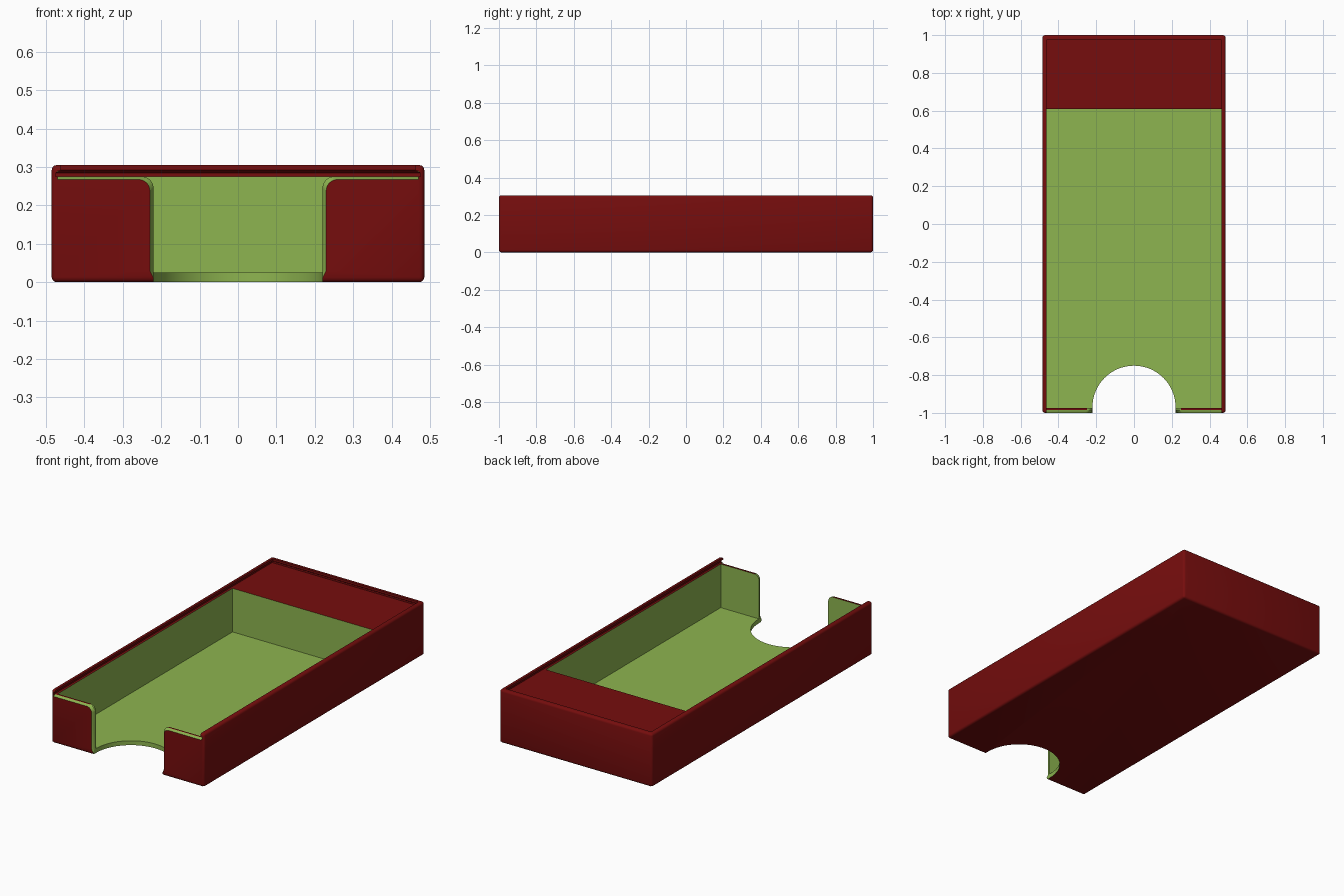
import bpy, bmesh, math

if "Cube" in bpy.data.objects:
    bpy.data.objects.remove(bpy.data.objects["Cube"])


def material(name, rgb):
    m = bpy.data.materials.new(name)
    m.diffuse_color = (*rgb, 1)
    m.use_nodes = True
    m.node_tree.nodes["Principled BSDF"].inputs["Base Color"].default_value = m.diffuse_color
    return m


RED = material("dark red", (0.18, 0.004, 0.004))
GREEN = material("leaf green", (0.27, 0.46, 0.08))


def loft(name, rings, mat):
    """Closed solid through matching rings of points."""
    bm = bmesh.new()
    loops = [[bm.verts.new(p) for p in ring] for ring in rings]
    n = len(loops[0])
    for a, b in zip(loops, loops[1:]):
        for i in range(n):
            j = (i + 1) % n
            bm.faces.new((a[i], a[j], b[j], b[i]))
    bm.faces.new(loops[0][::-1])
    bm.faces.new(loops[-1])
    bmesh.ops.recalc_face_normals(bm, faces=bm.faces)
    mesh = bpy.data.meshes.new(name)
    bm.to_mesh(mesh)
    bm.free()
    mesh.materials.append(mat)
    ob = bpy.data.objects.new(name, mesh)
    bpy.context.collection.objects.link(ob)
    return ob


def rect(x, y0, y1, z):
    return [(-x, y0, z), (x, y0, z), (x, y1, z), (-x, y1, z)]


def apply(ob, mod):
    bpy.context.view_layer.objects.active = ob
    bpy.ops.object.modifier_apply(modifier=mod.name)


def cut(ob, cutter):
    mod = ob.modifiers.new("cut", 'BOOLEAN')
    mod.operation = 'DIFFERENCE'
    mod.solver = 'EXACT'
    mod.material_mode = 'TRANSFER'
    mod.object = cutter
    apply(ob, mod)
    bpy.data.objects.remove(cutter)


def notch_ring(y, half, ledge, bottom):
    """Finger opening outline with rounded shoulders and a flat ledge."""
    r = 0.03
    side = [(half - 0.01 if bottom > 0 else half, bottom),
            (half, bottom + 0.02)]
    for i in range(7):
        a = math.radians(90 * i / 6)
        side.append((half + r - r * math.cos(a), ledge - r + r * math.sin(a)))
    side += [(0.47, ledge), (0.47, 0.29)]
    return [(x, y, z) for x, z in side] + [(-x, y, z) for x, z in side[::-1]]


# Outer body with softly rounded edges
body = loft("box_body", [rect(0.485, -1, 1, 0), rect(0.485, -1, 1, 0.305)], RED)
bevel = body.modifiers.new("round", 'BEVEL')
bevel.width = 0.013
bevel.segments = 3
apply(body, bevel)

# Undercut slot for the sliding lid, open at the front
cut(body, loft("lid_slot", [rect(0.475, -1.1, 0.988, 0.275),
                            rect(0.475, -1.1, 0.988, 0.284),
                            rect(0.462, -1.1, 0.975, 0.292),
                            rect(0.462, -1.1, 0.975, 0.35)], RED))

# Main compartment
cut(body, loft("compartment", [rect(0.462, -0.975, 0.61, 0.025),
                               rect(0.462, -0.975, 0.61, 0.283)], GREEN))

# Finger opening through the front wall
cut(body, loft("front_opening", [notch_ring(-1.1, 0.22, 0.2752, -0.1),
                                 notch_ring(-0.97, 0.22, 0.2752, -0.1)], GREEN))

# Half-round opening in the floor
arc = [(0.22 * math.cos(math.pi * i / 32), -0.97 + 0.22 * math.sin(math.pi * i / 32))
       for i in range(33)]
arc = [(0.22, -1.05)] + arc + [(-0.22, -1.05)]
cut(body, loft("floor_opening", [[(x, y, z) for x, y in arc] for z in (-0.1, 0.1)], GREEN))

# Chamfer around the front of the opening and along the wall tops
cut(body, loft("opening_chamfer", [notch_ring(-1.001, 0.23, 0.267, 0.01),
                                   notch_ring(-0.985, 0.2199, 0.2753, 0.01)], GREEN))

# Smooth the rounded edges, keep corners crisp
bpy.ops.object.select_all(action='DESELECT')
body.select_set(True)
bpy.context.view_layer.objects.active = body
bpy.ops.object.shade_smooth_by_angle(angle=math.radians(35))
